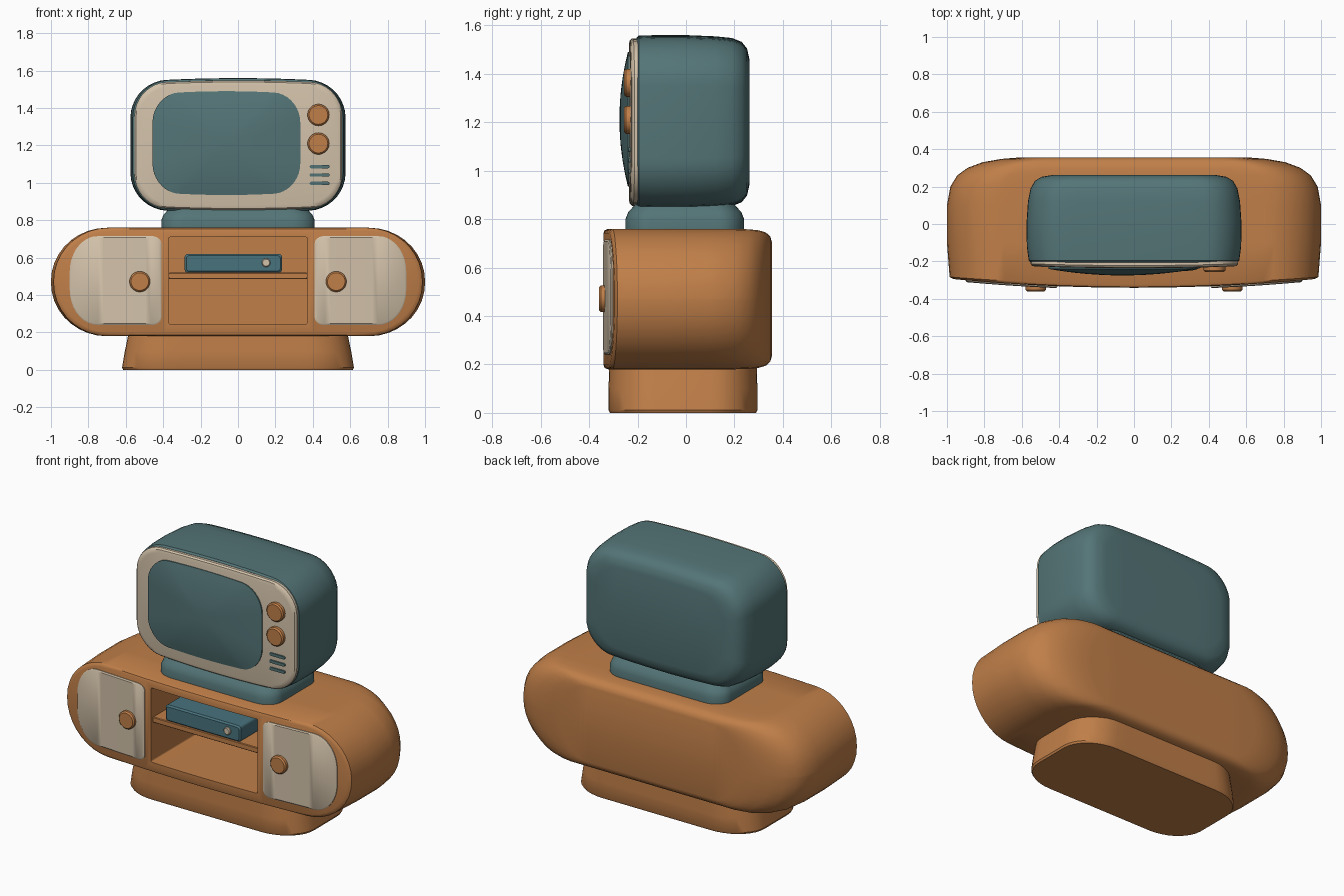
import bpy, bmesh, math

if "Cube" in bpy.data.objects:
    bpy.data.objects.remove(bpy.data.objects["Cube"])


def material(name, rgb):
    m = bpy.data.materials.new(name)
    m.diffuse_color = (*rgb, 1)
    m.use_nodes = True
    m.node_tree.nodes["Principled BSDF"].inputs["Base Color"].default_value = m.diffuse_color
    return m


ORANGE = material("warm_orange", (0.53, 0.212, 0.066))
CREAM = material("cream", (0.65, 0.54, 0.40))
TEAL = material("dusty_teal", (0.088, 0.175, 0.182))
BLUE = material("device_blue", (0.065, 0.17, 0.205))


def top_half(x0, x1, hh, rl, rr, n=9, flat=10):
    """Upper half of a rounded rectangle, left to right, centred on height 0."""
    pts = []
    for i in range(n + 1):
        a = math.pi / 2 * i / n
        pts.append((x0 + rl[0] * (1 - math.cos(a)), hh - rl[1] * (1 - math.sin(a))))
    xa, xb = x0 + rl[0], x1 - rr[0]
    if xb - xa > 0.01:
        pts += [(xa + (xb - xa) * i / flat, hh) for i in range(1, flat)]
    for i in range(n + 1):
        a = math.pi / 2 * (1 - i / n)
        pts.append((x1 - rr[0] * (1 - math.cos(a)), hh - rr[1] * (1 - math.sin(a))))
    return pts


def loft(name, mat, box, rl, rr, sections, axis="y", crown=0.0):
    """Stack a rounded outline along an axis. Section = (position, inset x, inset b, bow)."""
    x0, x1, b0, b1 = box
    cx, cb, hw, hh = (x0 + x1) / 2, (b0 + b1) / 2, (x1 - x0) / 2, (b1 - b0) / 2
    top = top_half(x0, x1, hh, rl, rr)
    top = [(x, b * (1 - crown * ((x - cx) / hw) ** 2)) for x, b in top]
    outline = top + [(x, -b) for x, b in reversed(top)]
    n, k = len(outline), len(top)
    bm = bmesh.new()
    rings = []
    for sec in sections:
        pos, dx, db = sec[:3]
        bow = sec[3] if len(sec) > 3 else 0
        ring = []
        for x, b in outline:
            px = cx + (x - cx) * (1 - dx / hw)
            pb = cb + b * (1 - db / hh)
            h = pos + bow * px * px
            ring.append(bm.verts.new((px, h, pb) if axis == "y" else (px, pb, h)))
        rings.append(ring)
    for r, s in zip(rings, rings[1:]):
        for i in range(n):
            j = (i + 1) % n
            bm.faces.new((r[i], r[j], s[j], s[i]))
    for r in (rings[0], rings[-1]):
        for i in range(k - 1):
            bm.faces.new((r[i], r[i + 1], r[n - 2 - i], r[n - 1 - i]))
    bmesh.ops.remove_doubles(bm, verts=bm.verts, dist=1e-5)
    bmesh.ops.recalc_face_normals(bm, faces=bm.faces)
    me = bpy.data.meshes.new(name)
    bm.to_mesh(me)
    bm.free()
    me.materials.append(mat)
    ob = bpy.data.objects.new(name, me)
    bpy.context.collection.objects.link(ob)
    return ob


def knob(name, mat, x, z, r, front, back):
    e = min(0.008, r * 0.2)
    return loft(name, mat, (x - r, x + r, z - r, z + r), (r, r), (r, r),
                [(back, 0, 0), (front + e, 0, 0), (front, e, e)])


def block(name, mat, box, y0, y1, r=0.008):
    return loft(name, mat, box, (r, r), (r, r),
                [(y0, r / 2, r / 2), (y0 + r / 2, 0, 0), (y1, 0, 0)])


# Cabinet body with an open niche cut into the front
cabinet = loft("cabinet", ORANGE, (-1, 1, 0.18, 0.76), (0.3, 0.285), (0.3, 0.285), [
    (-0.341, 0.035, 0.018, 0.05), (-0.336, 0.022, 0.006, 0.05), (-0.322, 0.014, 0, 0.04),
    (-0.1, 0, 0), (0.1, 0, 0), (0.2, 0.018, 0), (0.26, 0.055, 0.002), (0.30, 0.11, 0.006),
    (0.33, 0.19, 0.015), (0.348, 0.29, 0.032), (0.355, 0.38, 0.055)])
cutter = loft("niche_cutter", ORANGE, (-0.37, 0.37, 0.245, 0.71), (0.01, 0.01), (0.01, 0.01),
              [(-0.5, 0, 0), (0.2, 0, 0)])
cutter.hide_render = True
mod = cabinet.modifiers.new("niche", "BOOLEAN")
mod.operation, mod.solver, mod.object = "DIFFERENCE", "EXACT", cutter
bpy.context.view_layer.objects.active = cabinet
bpy.ops.object.modifier_apply(modifier=mod.name)
bpy.data.objects.remove(cutter)

# Plinth
loft("plinth", ORANGE, (-0.62, 0.62, -0.32, 0.295), (0.24, 0.19), (0.24, 0.19),
     [(0, 0.006, 0.006), (0.012, 0, 0), (0.1, 0.015, 0), (0.22, 0.04, 0.004)], axis="z")

# Doors and their knobs
for side, s in (("left", -1), ("right", 1)):
    xs = sorted((s * 0.90, s * 0.41))
    outer, inner = (0.15, 0.19), (0.05, 0.04)
    rl, rr = (outer, inner) if s < 0 else (inner, outer)
    loft(side + "_door", CREAM, (xs[0], xs[1], 0.24, 0.715), rl, rr,
         [(-0.32, 0, 0, 0.05), (-0.346, 0, 0, 0.05), (-0.351, 0.007, 0.007, 0.05)])
    knob(side + "_door_knob", ORANGE, s * 0.525, 0.472, 0.055, -0.36, -0.31)

# Shelf and the small device on it
block("shelf", ORANGE, (-0.372, 0.372, 0.485, 0.52), -0.315, 0.21)
block("device", BLUE, (-0.285, 0.235, 0.519, 0.62), -0.315, 0.0, 0.018)
knob("device_dial", CREAM, 0.15, 0.573, 0.023, -0.328, -0.30)

# Television foot
loft("television_foot", TEAL, (-0.41, 0.41, -0.25, 0.24), (0.12, 0.1), (0.12, 0.1),
     [(0.75, 0, 0), (0.80, 0, 0), (0.83, 0.012, 0.012), (0.86, 0.04, 0.04)], axis="z")

# Television shell
loft("television_shell", TEAL, (-0.575, 0.575, 0.842, 1.56), (0.19, 0.2), (0.19, 0.2), [
    (-0.205, 0.022, 0.012), (-0.195, 0.012, 0.002), (-0.12, 0.002, 0), (0, 0, 0),
    (0.12, 0.008, 0.005), (0.19, 0.022, 0.012), (0.23, 0.045, 0.028),
    (0.252, 0.08, 0.055), (0.262, 0.14, 0.10)], crown=0.06)

# Bezel and domed screen
loft("bezel", CREAM, (-0.553, 0.557, 0.855, 1.547), (0.17, 0.18), (0.17, 0.18),
     [(-0.19, 0, 0), (-0.222, 0, 0, 0.03), (-0.232, 0.008, 0.008, 0.03),
      (-0.236, 0.025, 0.025, 0.03)], crown=0.05)
dome = [(-0.225, 0, 0)]
for i in range(8):
    t = 1 - i / 8
    dome.append((-0.24 - 0.035 * (1 - t * t), 0.395 * (1 - t), 0.2775 * (1 - t)))
loft("screen", TEAL, (-0.457, 0.333, 0.935, 1.49), (0.14, 0.16), (0.14, 0.16), dome, crown=0.06)

# Tuning knobs and speaker slots
for label, z in (("upper", 1.363), ("lower", 1.21)):
    knob(label + "_tuning_knob", ORANGE, 0.43, z, 0.058, -0.256, -0.21)
for i in range(3):
    z = 1.087 - 0.045 * i
    loft("speaker_slot_%d" % (i + 1), TEAL, (0.383, 0.49, z - 0.009, z + 0.009),
         (0.009, 0.009), (0.009, 0.009), [(-0.22, 0, 0), (-0.238, 0, 0)])

# Smooth shading with crisp edges
for ob in bpy.context.collection.objects:
    ob.select_set(True)
    bpy.context.view_layer.objects.active = ob
bpy.ops.object.shade_smooth_by_angle(angle=math.radians(35))
